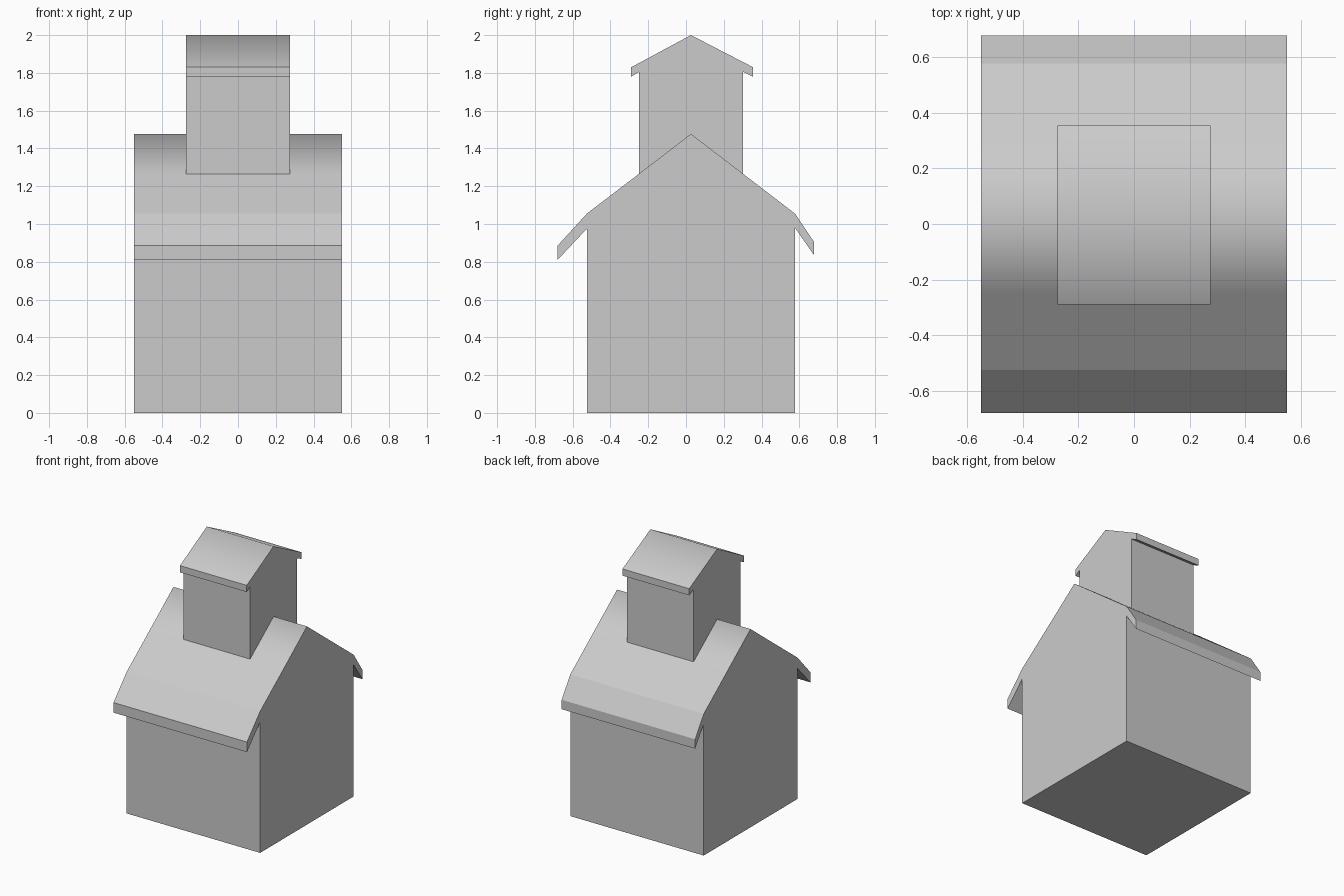
import bpy, bmesh

if "Cube" in bpy.data.objects:
    bpy.data.objects.remove(bpy.data.objects["Cube"])


def extruded_profile(name, profile, half_width, soft_points):
    """Extrude a closed (y, z) outline along x; only soft_points get smooth edges."""
    bm = bmesh.new()
    left = [bm.verts.new((-half_width, y, z)) for y, z in profile]
    right = [bm.verts.new((half_width, y, z)) for y, z in profile]
    n = len(profile)
    bm.faces.new(left)
    bm.faces.new(right)
    for i in range(n):
        j = (i + 1) % n
        bm.faces.new((left[i], left[j], right[j], right[i]))
    bmesh.ops.recalc_face_normals(bm, faces=bm.faces[:])
    for face in bm.faces:
        face.smooth = True
    for edge in bm.edges:
        edge.smooth = False
    for i in soft_points:
        bm.edges.get((left[i], right[i])).smooth = True
    mesh = bpy.data.meshes.new(name)
    bm.to_mesh(mesh)
    bm.free()
    obj = bpy.data.objects.new(name, mesh)
    bpy.context.collection.objects.link(obj)
    return obj


RIDGE_Y = 0.026

# Main house: walls, gable roof and kinked overhanging eaves
house = [
    (-0.525, 0.0), (0.577, 0.0),
    (0.577, 0.98), (0.678, 0.835), (0.678, 0.905), (0.577, 1.055),
    (0.303, 1.265), (RIDGE_Y, 1.477), (-0.25, 1.265),
    (-0.525, 1.055), (-0.68, 0.885), (-0.68, 0.81), (-0.525, 0.975),
]
extruded_profile("house", house, 0.55, (6, 7, 8))

# Tower straddling the ridge, with its own small gable roof
tower = [
    (-0.25, 1.265), (RIDGE_Y, 1.476), (0.303, 1.265),
    (0.303, 1.805), (0.355, 1.78), (0.355, 1.83),
    (RIDGE_Y, 2.0),
    (-0.29, 1.83), (-0.29, 1.78), (-0.25, 1.805),
]
extruded_profile("tower", tower, 0.275, (6,))
